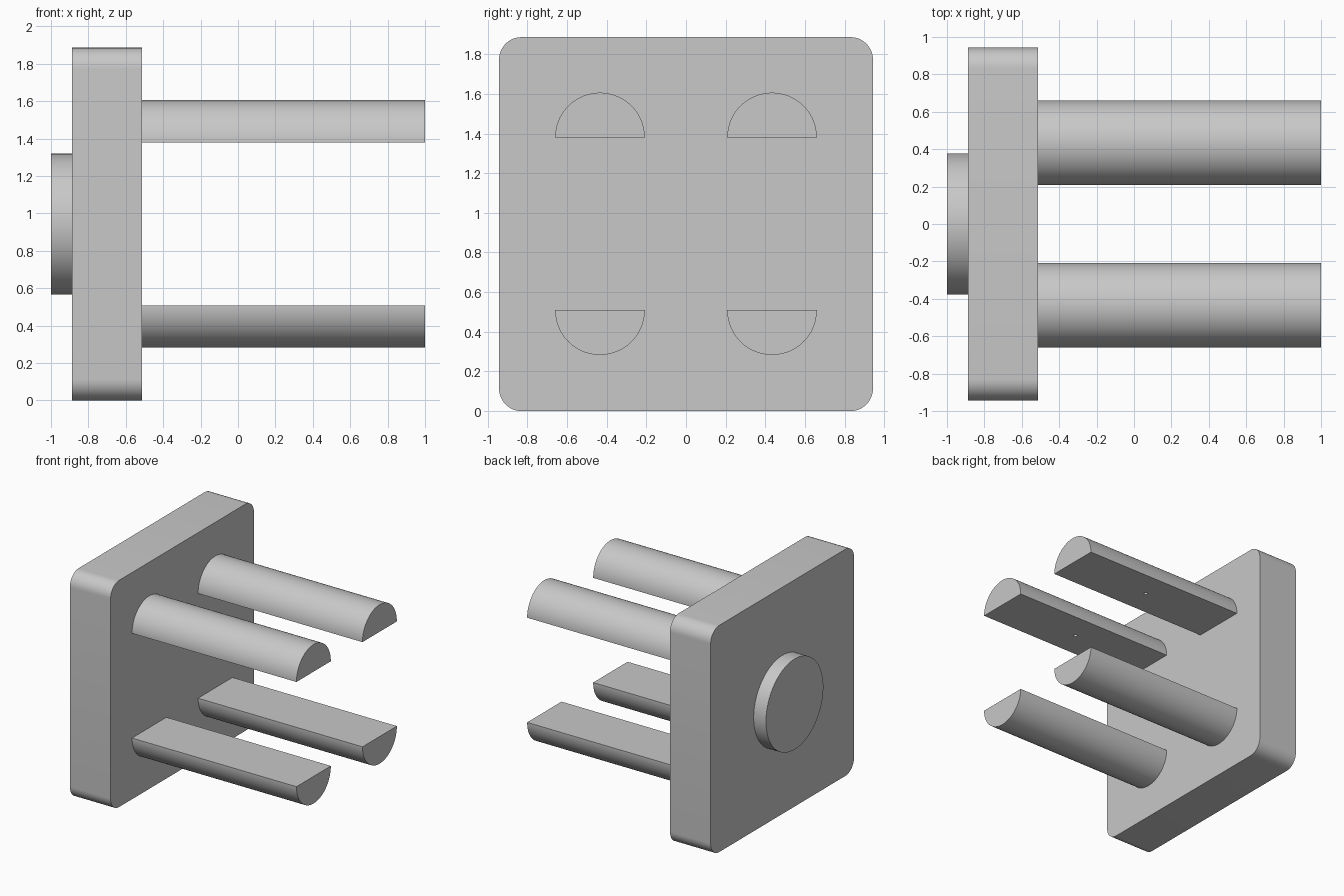
import bpy, bmesh
from math import pi, cos, sin, radians

cube = bpy.data.objects.get("Cube")
if cube:
    bpy.data.objects.remove(cube, do_unlink=True)

grey = bpy.data.materials.new("light_grey")
grey.use_nodes = True
colour = (0.58, 0.58, 0.58, 1)
grey.diffuse_color = colour
grey.node_tree.nodes["Principled BSDF"].inputs["Base Color"].default_value = colour

MID = 0.943            # half size of the plate and height of its centre
BACK, FACE = -0.887, -0.513
PEG_R, PEG_Y = 0.226, 0.434


def arc(cy, cz, r, start, end, steps):
    """Points on an arc in the y-z plane, angles in degrees."""
    angles = [radians(start + (end - start) * i / steps) for i in range(steps + 1)]
    return [(cy + r * cos(a), cz + r * sin(a)) for a in angles]


def extrude_x(name, profile, x0, x1):
    """Solid made by sweeping a y-z profile from x0 to x1."""
    bm = bmesh.new()
    base = bm.faces.new([bm.verts.new((x0, y, z)) for y, z in profile])
    grown = bmesh.ops.extrude_face_region(bm, geom=[base])["geom"]
    verts = [v for v in grown if isinstance(v, bmesh.types.BMVert)]
    bmesh.ops.translate(bm, verts=verts, vec=(x1 - x0, 0, 0))
    bmesh.ops.recalc_face_normals(bm, faces=bm.faces)
    mesh = bpy.data.meshes.new(name)
    bm.to_mesh(mesh)
    bm.free()
    mesh.materials.append(grey)
    obj = bpy.data.objects.new(name, mesh)
    bpy.context.collection.objects.link(obj)
    bpy.ops.object.select_all(action="DESELECT")
    obj.select_set(True)
    bpy.context.view_layer.objects.active = obj
    bpy.ops.object.shade_smooth_by_angle(angle=radians(30))
    return obj


# Square plate with rounded corners
r = 0.113
c = MID - r
outline = []
for i, (sy, sz) in enumerate([(1, 1), (-1, 1), (-1, -1), (1, -1)]):
    outline += arc(sy * c, MID + sz * c, r, 90 * i, 90 * i + 90, 12)
extrude_x("plate", outline, BACK, FACE)

# Round button on the outer face
extrude_x("button", arc(0, MID, 0.377, 0, 360, 96)[:-1], -1, BACK)

# Half-round pegs: domes up above, domes down below
for side, sy in (("front", -1), ("back", 1)):
    y = sy * PEG_Y
    extrude_x("lower_peg_" + side, arc(y, 0.509, PEG_R, 180, 360, 48), FACE, 1)
    upper = extrude_x("upper_peg_" + side, arc(y, 1.38, PEG_R, 0, 180, 48), FACE, 1)

    # Small blind hole in the middle of the flat underside
    bpy.ops.mesh.primitive_cylinder_add(vertices=24, radius=0.015, depth=0.2,
                                        location=((FACE + 1) / 2, y, 1.38))
    cutter = bpy.context.object
    cutter.name = "hole_cutter_" + side
    cutter.data.materials.append(grey)
    cutter.hide_render = True
    cutter.hide_set(True)
    cut = upper.modifiers.new("hole", "BOOLEAN")
    cut.operation = "DIFFERENCE"
    cut.solver = "EXACT"
    cut.object = cutter
